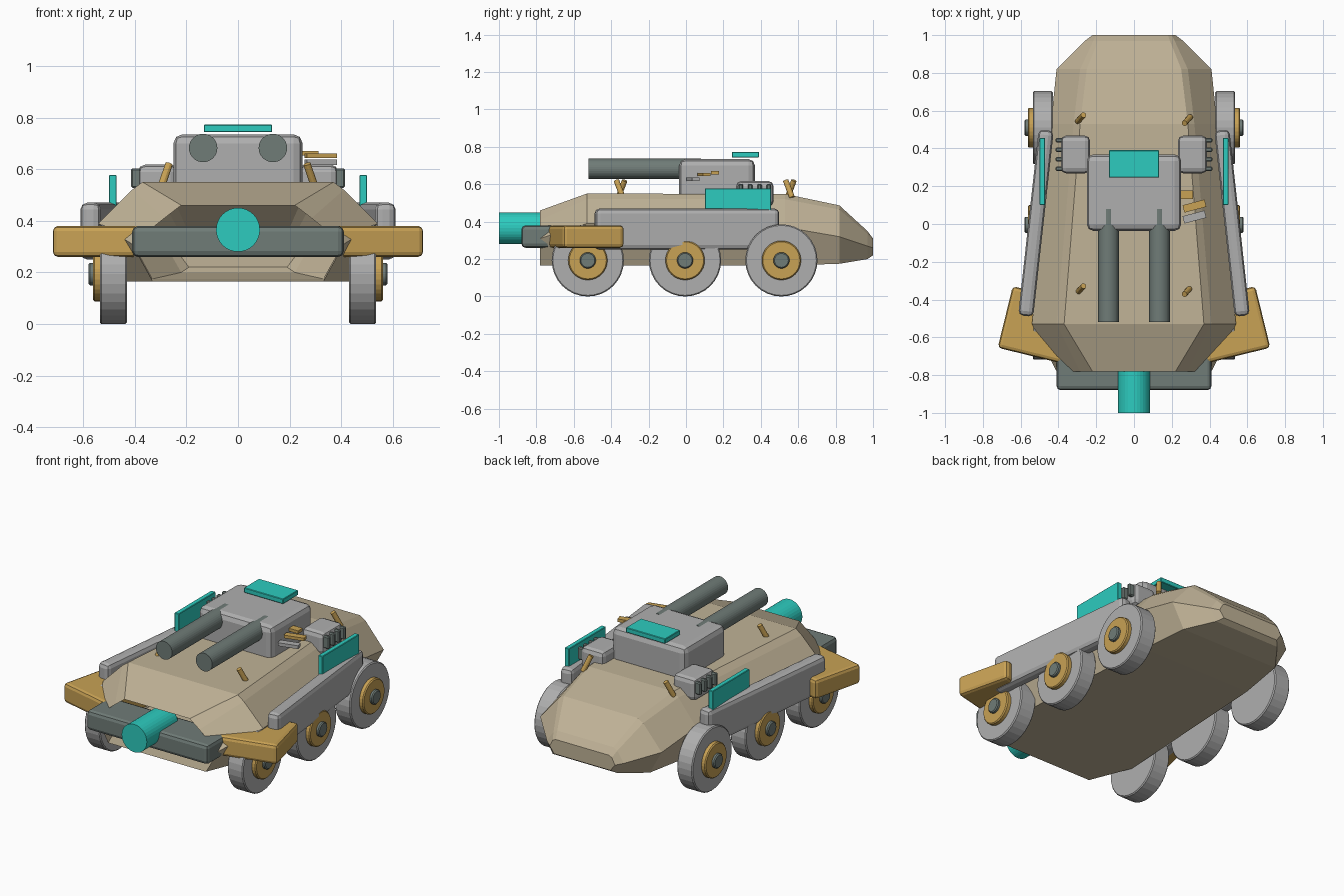
import bpy, bmesh, math
from mathutils import Vector, Matrix

if "Cube" in bpy.data.objects:
    bpy.data.objects.remove(bpy.data.objects["Cube"])


def material(name, rgb):
    m = bpy.data.materials.new(name)
    m.diffuse_color = (*rgb, 1)
    m.use_nodes = True
    m.node_tree.nodes["Principled BSDF"].inputs["Base Color"].default_value = m.diffuse_color
    return m


TAN = material("tan", (0.53, 0.45, 0.31))
GREY = material("light_grey", (0.43, 0.43, 0.43))
SLATE = material("slate", (0.16, 0.20, 0.185))
GOLD = material("gold", (0.58, 0.36, 0.09))
TEAL = material("teal", (0.026, 0.60, 0.52))


def finish(name, bm, mat, bevel=0, segments=2):
    mesh = bpy.data.meshes.new(name)
    bmesh.ops.recalc_face_normals(bm, faces=bm.faces[:])
    bm.to_mesh(mesh)
    bm.free()
    mesh.materials.append(mat)
    ob = bpy.data.objects.new(name, mesh)
    bpy.context.collection.objects.link(ob)
    if bevel:
        b = ob.modifiers.new("bevel", "BEVEL")
        b.width, b.segments = bevel, segments
    return ob


def box(name, center, size, mat, bevel=0, rot=0, segments=2):
    bm = bmesh.new()
    bmesh.ops.create_cube(bm, size=1, matrix=Matrix.Diagonal((*size, 1)))
    ob = finish(name, bm, mat, bevel, segments)
    ob.location = center
    ob.rotation_euler.z = rot
    return ob


def rod(name, a, b, radius, mat, sides=32, bevel=0):
    a, b = Vector(a), Vector(b)
    bm = bmesh.new()
    bmesh.ops.create_cone(bm, cap_ends=True, segments=sides, radius1=radius,
                          radius2=radius, depth=(b - a).length)
    ob = finish(name, bm, mat)
    ob.location = (a + b) / 2
    ob.rotation_mode = "QUATERNION"
    ob.rotation_quaternion = (b - a).to_track_quat("Z", "Y")
    if bevel:
        m = ob.modifiers.new("bevel", "BEVEL")
        m.width, m.segments = bevel, 1
    return ob


# Hull: lofted half sections (deck, shoulder, side ridge, floor), open at the front
SECTIONS = [
    (-0.78, [(.22, .46), (.285, .41), (.41, .31), (.33, .165)]),
    (-0.53, [(.37, .55), (.41, .52), (.54, .39), (.43, .165)]),
    (0.53, [(.285, .548), (.32, .52), (.44, .37), (.37, .165)]),
    (0.82, [(.25, .487), (.285, .465), (.41, .32), (.33, .175)]),
    (0.97, [(.19, .35), (.215, .335), (.26, .27), (.22, .20)]),
    (1.0, [(.18, .31), (.20, .30), (.22, .26), (.19, .22)]),
]
bm = bmesh.new()
rings = []
for y, half in SECTIONS:
    pts = half + [(-x, z) for x, z in reversed(half)]
    rings.append([bm.verts.new((x, y, z)) for x, z in pts])
for r0, r1 in zip(rings, rings[1:]):
    n = len(r0)
    for i in range(n):
        j = (i + 1) % n
        bm.faces.new((r0[i], r0[j], r1[j], r1[i]))
bm.faces.new(rings[-1])
finish("hull", bm, TAN)

# Front bumper and ram cylinder
box("bumper", (0, -.765, .32), (.82, .23, .12), SLATE, .022)
rod("ram_cylinder", (0, -1, .365), (0, -.70, .365), .085, TEAL)

# Turret, twin barrels and roof plate
box("turret", (0, .166, .625), (.5, .405, .22), GREY, .035)
box("roof_plate", (0, .318, .758), (.265, .145, .03), TEAL, .003, segments=1)

for s, side in ((-1, "left"), (1, "right")):
    rod(f"barrel_{side}", (s * .135, -.52, .682), (s * .135, .08, .682), .055, SLATE)

    # Wheels with hubs and axle caps
    for y, place in ((-.525, "front"), (-.005, "middle"), (.51, "rear")):
        for part, x0, x1, r, mat in (("wheel", .43, .535, .193, GREY),
                                     ("hub", .50, .562, .105, GOLD),
                                     ("axle_cap", .55, .58, .043, SLATE)):
            rod(f"{place}_{part}_{side}", (s * x0, y, .193), (s * x1, y, .193),
                r, mat, bevel=.006)

    # Slanted side skirt and corner pad
    box(f"skirt_{side}", (s * .519, .005, .36), (.08, .99, .22), GREY, .026, s * .11)
    box(f"corner_pad_{side}", (s * .507, -.535, .32), (.36, .335, .12), GOLD,
        .02, s * .24)

    # Upright side panel
    box(f"side_panel_{side}", (s * .485, .278, .515), (.03, .355, .125), TEAL,
        .003, segments=1)

    # Side pod with cooling fins
    box(f"pod_{side}", (s * .31, .368, .55), (.155, .20, .135), GREY, .028)
    for i in range(4):
        box(f"pod_fin_{side}_{i}", (s * .395, .293 + i * .05, .565),
            (.04, .024, .075), SLATE, .006, segments=1)

    # Leaning deck pegs
    for y, place in ((-.35, "front"), (.555, "rear")):
        rod(f"{place}_peg_{side}", (s * .298, y + s * .012, .53),
            (s * .267, y - s * .022, .62), .015, GOLD, 12)

# Small tools on the right of the turret
box("tool_short", (.275, .155, .662), (.075, .045, .018), GOLD)
box("tool_long", (.32, .095, .652), (.12, .04, .018), GOLD, rot=.26)
box("tool_grey", (.32, .037, .627), (.12, .04, .02), GREY, rot=.26)
